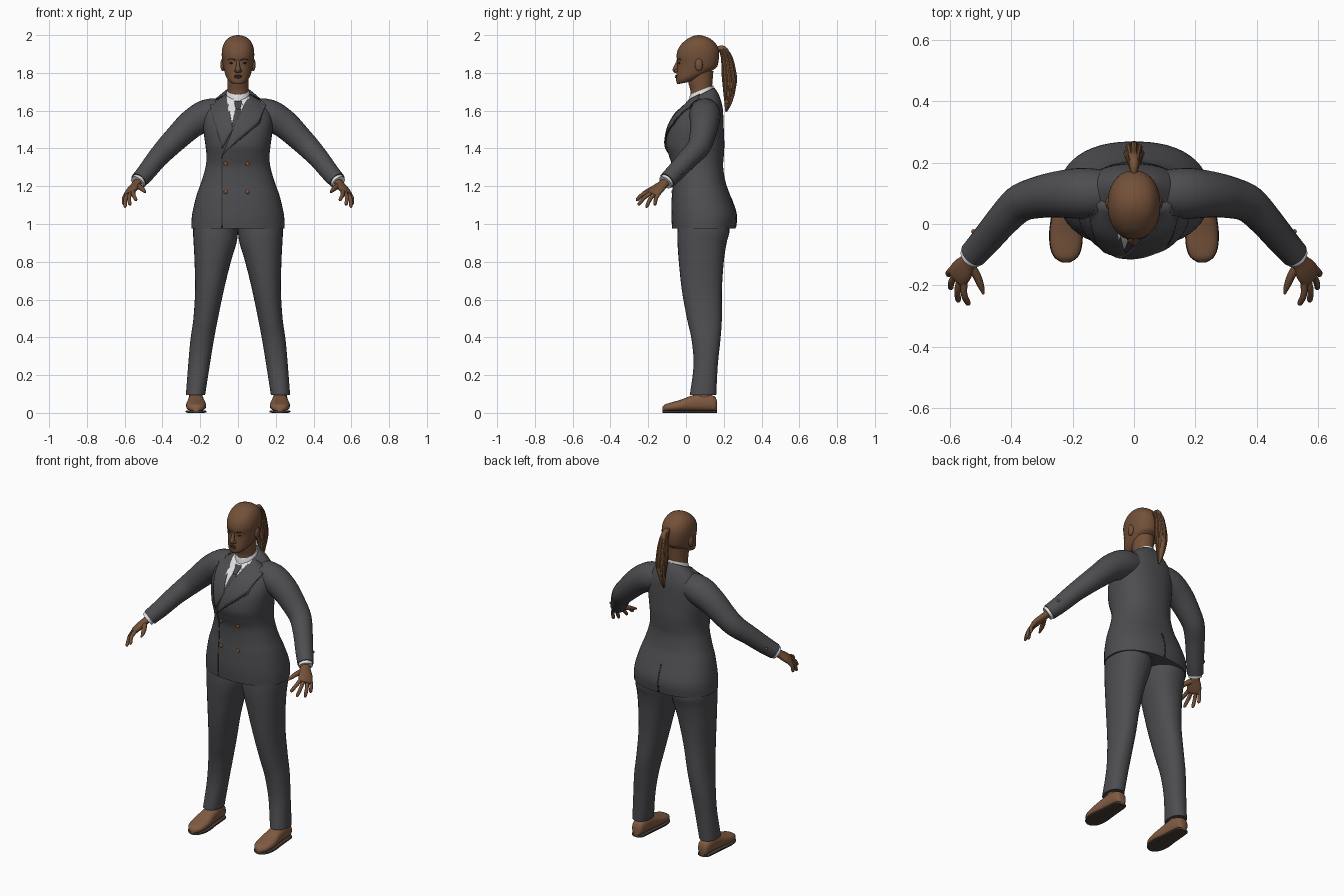
import bpy, bmesh, math
from mathutils import Vector, Matrix
from mathutils.bvhtree import BVHTree

cube = bpy.data.objects.get("Cube")
if cube:
    bpy.data.objects.remove(cube, do_unlink=True)
parts = []


def material(name, r, g, b):
    m = bpy.data.materials.new(name)
    m.use_nodes = True
    m.diffuse_color = (r, g, b, 1)
    bsdf = m.node_tree.nodes["Principled BSDF"]
    bsdf.inputs["Base Color"].default_value = (r, g, b, 1)
    bsdf.inputs["Roughness"].default_value = 0.7
    return m


SUIT = material("charcoal suit", .075, .075, .083)
SEAM = material("dark seam", .025, .025, .028)
SHIRT = material("white shirt", .75, .75, .75)
TIE = material("grey tie", .06, .06, .07)
SKIN = material("brown skin", .17, .08, .04)
HAIR = material("brown hair", .19, .09, .04)
SHOE = material("brown leather", .22, .105, .055)
SOLE = material("dark sole", .06, .045, .035)
BUTTON = material("copper button", .24, .085, .035)
DARK = material("dark features", .05, .025, .017)


def finish(name, bm, mat):
    mesh = bpy.data.meshes.new(name)
    bm.to_mesh(mesh)
    bm.free()
    mesh.materials.append(mat)
    obj = bpy.data.objects.new(name, mesh)
    bpy.context.collection.objects.link(obj)
    parts.append(obj)
    return obj


def mirrored(obj):
    """Name the part as the left one and add its right twin."""
    mesh = obj.data.copy()
    mesh.transform(Matrix.Scale(-1, 4, (1, 0, 0)))
    mesh.flip_normals()
    twin = bpy.data.objects.new("right_" + obj.name, mesh)
    obj.name = "left_" + obj.name
    bpy.context.collection.objects.link(twin)
    parts.append(twin)
    return obj


def band(z, rx, front, back, cx=0, tilt=0):
    return (cx, (front + back) / 2, z, rx, (back - front) / 2, tilt)


def spline(a, b, c, d, t):
    return .5 * (2 * b + (c - a) * t + (2 * a - 5 * b + 4 * c - d) * t * t
                 + (3 * b - a - 3 * c + d) * t ** 3)


def loft(name, rings, mat, axis=None, side=(1, 0, 0), n=32, sub=4, power=2):
    """Skin smooth cross-sections (x, y, z, radius, radius, tilt)."""
    rings = [tuple(r) + (0,) * (6 - len(r)) for r in rings]
    k = [rings[0]] + rings + [rings[-1]]
    fine = [[spline(*q, s / sub) for q in zip(*k[i:i + 4])]
            for i in range(len(rings) - 1) for s in range(sub)] + [rings[-1]]
    bm = bmesh.new()
    loops = []
    for i, r in enumerate(fine):
        ahead = Vector(fine[min(i + 1, len(fine) - 1)][:3])
        t = Vector(axis) if axis else (ahead - Vector(fine[max(i - 1, 0)][:3])).normalized()
        s = Vector(side)
        s = (s - t * s.dot(t)).normalized()
        u = t.cross(s)
        loop = []
        for j in range(n):
            c, d = math.cos(math.tau * j / n), math.sin(math.tau * j / n)
            p = math.copysign(abs(c) ** (2 / power), c) * r[3]
            q = math.copysign(abs(d) ** (2 / power), d) * r[4]
            loop.append(bm.verts.new(Vector(r[:3]) + s * p + u * q + t * r[5] * q))
        loops.append(loop)
    for a, b in zip(loops, loops[1:]):
        for j in range(n):
            bm.faces.new((a[j], a[(j + 1) % n], b[(j + 1) % n], b[j]))
    bm.faces.new(loops[0][::-1])
    bm.faces.new(loops[-1])
    return finish(name, bm, mat)


def tube(name, points, mat, side=(1, 0, 0), n=12, sub=4):
    return loft(name, [(x, y, z, r, r) for x, y, z, r in points], mat, side=side, n=n, sub=sub)


def ball(name, loc, size, mat):
    bm = bmesh.new()
    bmesh.ops.create_uvsphere(bm, u_segments=16, v_segments=10, radius=1,
                              matrix=Matrix.Translation(loc) @ Matrix.Diagonal((*size, 1)))
    return finish(name, bm, mat)


# Jacket body and sleeves
torso = loft("jacket_body", [
    band(.975, .247, -.073, .262), band(1.05, .243, -.078, .268), band(1.15, .220, -.075, .235),
    band(1.22, .195, -.07, .21), band(1.3, .172, -.072, .197), band(1.36, .167, -.09, .2),
    band(1.42, .173, -.106, .203), band(1.5, .183, -.095, .2), band(1.56, .182, -.068, .198),
    band(1.61, .165, -.04, .193, tilt=.1), band(1.655, .122, -.005, .175, tilt=.3),
    band(1.69, .075, .02, .15, tilt=.5)], SUIT, axis=(0, 0, 1), n=48, sub=5, power=2.3)
sleeve = mirrored(tube("sleeve", [
    (.06, .1, 1.595, .07), (.16, .1, 1.578, .083), (.245, .097, 1.53, .076),
    (.32, .085, 1.46, .067), (.375, .065, 1.405, .061), (.43, .01, 1.345, .054),
    (.485, -.055, 1.275, .049), (.525, -.1, 1.23, .045)], SUIT, side=(0, 1, 0), n=28))
trees = []
for body in (torso, sleeve, bpy.data.objects["right_sleeve"]):
    bm = bmesh.new()
    bm.from_mesh(body.data)
    trees.append(BVHTree.FromBMesh(bm))
    bm.free()


def surface(x, z, face=-1):
    """Outermost y of the jacket at x, z, on the front (-1) or the back (1)."""
    hits = [t.ray_cast(Vector((x, face * 2, z)), Vector((0, -face, 0)))[0] for t in trees]
    return face * max([h.y * face for h in hits if h] or [-.05])


def plate(name, outline, mat, lift, face=-1):
    """Thin cloth panel laid over the jacket."""
    bm = bmesh.new()
    bm.faces.new([bm.verts.new((x, 0, z)) for x, z in outline])
    bmesh.ops.triangulate(bm, faces=bm.faces[:])
    bmesh.ops.subdivide_edges(bm, edges=bm.edges[:], cuts=7, use_grid_fill=True)
    bm.normal_update()
    for f in bm.faces:
        if f.normal.y * face < 0:
            f.normal_flip()
    for v in bm.verts:
        v.co.y = surface(v.co.x, v.co.z, face) + face * lift
    obj = finish(name, bm, mat)
    mod = obj.modifiers.new("thickness", "SOLIDIFY")
    mod.thickness, mod.offset = .007, -1
    return obj


# Shirt front, tie, collar and lapels
plate("shirt_front", [(-.065, 1.675), (.065, 1.675), (.05, 1.6), (-.03, 1.47), (-.07, 1.6)], SHIRT, .002)
plate("tie_blade", [(-.011, 1.62), (.011, 1.62), (.03, 1.54), (-.02, 1.48), (-.032, 1.53)], TIE, .005)
plate("tie_knot", [(-.02, 1.65), (.02, 1.65), (.012, 1.61), (-.012, 1.61)], TIE, .009)
mirrored(plate("collar_flap", [(.012, 1.655), (.062, 1.68), (.05, 1.592)], SHIRT, .008))
loft("shirt_collar", [band(1.655, .068, .012, .145, tilt=.45), band(1.695, .062, .018, .146, tilt=.4),
     band(1.71, .058, .022, .144, tilt=.4)], SHIRT, axis=(0, 0, 1))
top = [(.06, 1.69), (.122, 1.658), (.115, 1.638), (.148, 1.63)]
plate("right_lapel", [(-x, z) for x, z in top] + [(-.12, 1.52), (-.085, 1.4), (-.028, 1.5)], SUIT, .007)
plate("left_lapel", top + [(.105, 1.53), (-.02, 1.425), (-.085, 1.36), (-.028, 1.5)], SUIT, .01)
for s, low in ((1, (-.02, 1.425)), (-1, (-.085, 1.42))):
    a, b = (s * .148, 1.63), (s * .11, 1.53)
    name = "left_lapel_edge" if s > 0 else "right_lapel_edge"
    plate(name, [a, b, low, (low[0], low[1] - .004), (b[0] + s * .004, b[1] - .003)], SEAM, .004)

# Front overlap, back vent and buttons
plate("front_overlap_edge", [(-.087, 1.36), (-.083, 1.36), (-.083, .98), (-.087, .98)], SEAM, .002)
plate("back_vent", [(-.003, 1.14), (.003, 1.14), (.005, .98), (-.005, .98)], SEAM, .002, face=1)
for row, z in (("upper", 1.32), ("lower", 1.17)):
    for col, x in (("right", -.065), ("left", .05)):
        ball(f"{row}_{col}_button", (x, surface(x, z), z), (.011, .006, .011), BUTTON)
mirrored(ball("cuff_button", (.523, -.025, 1.272), (.008, .008, .008), BUTTON))

# Cuffs and hands
mirrored(tube("shirt_cuff", [(.515, -.09, 1.24, .039), (.533, -.11, 1.22, .039)], SHIRT, n=20))
across = Vector((-.55, -.82, .15)).normalized()
mirrored(loft("palm", [(.52, -.095, 1.235, .026, .021), (.54, -.122, 1.21, .029, .02),
         (.56, -.15, 1.185, .04, .02), (.575, -.172, 1.165, .04, .017),
         (.58, -.18, 1.157, .034, .01)], SKIN, side=across, n=20))
knuckles = Vector((.572, -.168, 1.168))
for name, shift, tip in (("index_finger", .031, (.54, -.265, 1.125)),
                         ("middle_finger", .011, (.574, -.255, 1.1)),
                         ("ring_finger", -.011, (.6, -.212, 1.088)),
                         ("little_finger", -.03, (.606, -.167, 1.1))):
    base, tip = knuckles + across * shift, Vector(tip)
    bend = base.lerp(tip, .5) + Vector((.006, -.003, .006))
    mirrored(tube(name, [(*base, .0115), (*bend, .0105), (*base.lerp(tip, .9), .009),
                         (*tip, .003)], SKIN, side=across, n=10))
mirrored(tube("thumb", [(.54, -.13, 1.205, .018), (.515, -.165, 1.192, .014),
                        (.5, -.2, 1.178, .011), (.491, -.228, 1.167, .004)], SKIN, n=10))

# Trousers, ankles and shoes
legs = [(1.03, 0, .235, -.04, .225), (.96, 0, .238, -.045, .23), (.9, .008, .235, -.045, .215),
        (.8, .038, .23, -.038, .2), (.65, .075, .227, -.022, .19), (.5, .106, .236, .005, .19),
        (.385, .128, .252, .03, .182), (.25, .15, .264, .04, .168), (.095, .174, .276, .02, .16)]
mirrored(loft("trouser_leg", [band(z, (o - i) / 2, f, b, cx=(o + i) / 2) for z, i, o, f, b in legs[::-1]],
              SUIT, axis=(0, 0, 1), power=2.2))
mirrored(tube("ankle", [(.224, .095, .05, .036), (.224, .092, .13, .036)], SKIN, n=20))
shoe = [(.165, .018, .055), (.15, .034, .085), (.09, .041, .1), (.03, .046, .088), (-.03, .053, .066),
        (-.08, .049, .052), (-.11, .035, .042), (-.125, .012, .028)]
mirrored(loft("shoe", [(.222, y, h / 2 + .006, r, h / 2 - .003) for y, r, h in shoe],
              SHOE, axis=(0, -1, 0), n=24, power=2.5))
mirrored(loft("shoe_sole", [(.222, y, .007, r + .002, .007) for y, r, h in shoe],
              SOLE, axis=(0, -1, 0), n=24, power=5))

# Neck, head and face
loft("neck", [band(1.63, .062, .02, .145), band(1.7, .056, .024, .137), band(1.75, .056, .012, .14),
              band(1.81, .058, .01, .145)], SKIN, axis=(0, 0, 1))
loft("head", [
    band(1.748, .026, -.038, .03, tilt=.2), band(1.757, .044, -.046, .075, tilt=.25),
    band(1.782, .063, -.052, .125, tilt=.25), band(1.815, .074, -.049, .16, tilt=.12),
    band(1.85, .081, -.045, .17), band(1.89, .086, -.05, .175), band(1.925, .084, -.042, .172),
    band(1.955, .075, -.022, .157), band(1.98, .057, .008, .13), band(1.995, .03, .038, .096),
    band(2, .005, .062, .072)], SKIN, axis=(0, 0, 1), n=40, power=2.15)
tube("nose", [(0, -.04, 1.87, .007), (0, -.05, 1.843, .009), (0, -.057, 1.817, .014),
              (0, -.05, 1.803, .008)], SKIN)
mirrored(ball("nostril", (.012, -.05, 1.811), (.009, .011, .008), SKIN))
mirrored(ball("ear", (.081, .068, 1.843), (.012, .021, .034), SKIN))
mirrored(ball("eye", (.033, -.035, 1.852), (.013, .006, .005), DARK))
mirrored(tube("eyebrow", [(.014, -.049, 1.868, .002), (.035, -.041, 1.874, .003),
                          (.054, -.026, 1.87, .0015)], DARK, side=(0, 0, 1), n=8))
ball("upper_lip", (0, -.05, 1.784), (.023, .008, .005), DARK)
ball("lower_lip", (0, -.05, 1.776), (.02, .009, .005), SKIN)

# Ponytail: a core with loose locks around it
tail = [(.16, 1.925, .012), (.195, 1.925, .02), (.215, 1.88, .026), (.226, 1.8, .033),
        (.232, 1.73, .033), (.226, 1.65, .02), (.213, 1.595, .004)]
loft("ponytail", [(0, y, z, r * .8, r) for y, z, r in tail], HAIR, n=20)
for i in range(8):
    a = math.tau * i / 8
    end = .02 * (i % 3)
    tube(f"ponytail_lock_{i + 1}", [(math.cos(a) * r * .65, y + math.sin(a) * r * .8,
         z + end * (1.925 - z) / .33, r * .32 + .001) for y, z, r in tail[1:]], HAIR, n=8)

# Smooth shading with sharp edges kept
bpy.ops.object.select_all(action="DESELECT")
for obj in parts:
    obj.select_set(True)
bpy.context.view_layer.objects.active = parts[0]
bpy.ops.object.shade_smooth_by_angle(angle=math.radians(42))
